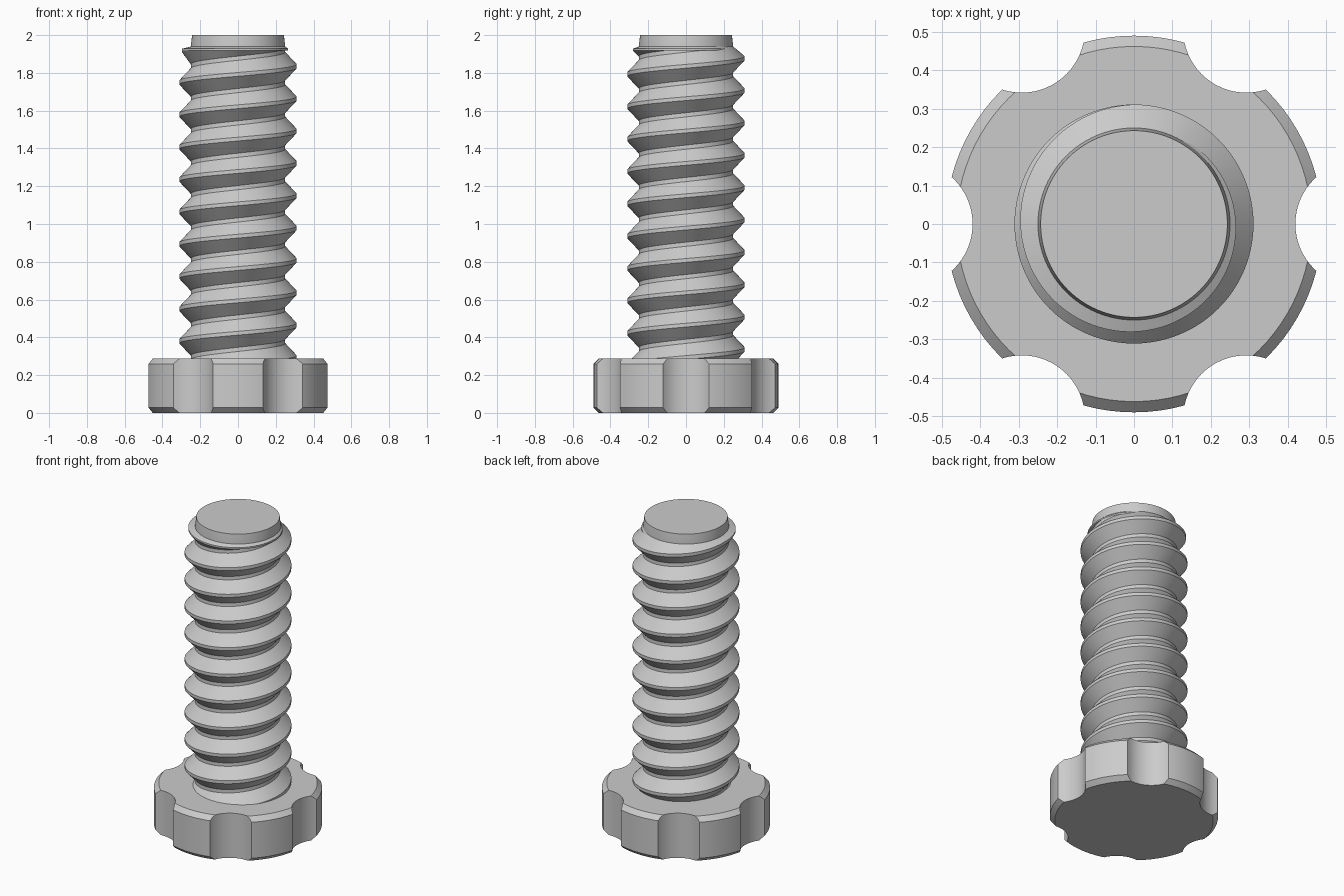
import bpy, bmesh
from math import pi, sin, cos, radians

cube = bpy.data.objects.get("Cube")
if cube:
    bpy.data.objects.remove(cube, do_unlink=True)

SEG = 96            # sides per turn
HEAD_H = 0.287      # head height
COLLAR_Z = 1.94     # where the thread runs out
ROOT, CREST = 0.25, 0.311
PITCH = (2 - HEAD_H) / 10

steel = bpy.data.materials.new("light grey")
steel.use_nodes = True
grey = (0.6, 0.6, 0.6, 1)
steel.diffuse_color = grey
steel.node_tree.nodes["Principled BSDF"].inputs["Base Color"].default_value = grey


def add_object(name, bm):
    bmesh.ops.recalc_face_normals(bm, faces=bm.faces)
    mesh = bpy.data.meshes.new(name)
    bm.to_mesh(mesh)
    bm.free()
    obj = bpy.data.objects.new(name, mesh)
    bpy.context.collection.objects.link(obj)
    mesh.materials.append(steel)
    return obj


def smooth(obj):
    bpy.ops.object.select_all(action='DESELECT')
    obj.select_set(True)
    bpy.context.view_layer.objects.active = obj
    bpy.ops.object.shade_smooth_by_angle(angle=radians(30))


def lathe(name, profile):
    """Closed solid of revolution from (radius, height) points."""
    bm = bmesh.new()
    rings = [[bm.verts.new((r * cos(2 * pi * i / SEG), r * sin(2 * pi * i / SEG), z))
              for i in range(SEG)] for r, z in profile]
    for low, high in zip(rings, rings[1:]):
        for i in range(SEG):
            j = (i + 1) % SEG
            bm.faces.new((low[i], low[j], high[j], high[i]))
    bm.faces.new(rings[0][::-1])
    bm.faces.new(rings[-1])
    return add_object(name, bm)


# Head: chamfered disc with six scooped grip notches
R, C = 0.49, 0.028
head = lathe("head", [(R - C, 0), (R, C), (R, HEAD_H - C), (R - C, HEAD_H)])
bm = bmesh.new()
NOTCH_R, NOTCH_DIST = 0.164, 0.584
for k in range(6):
    a = k * pi / 3
    made = bmesh.ops.create_cone(bm, cap_ends=True, segments=64, radius1=NOTCH_R,
                                 radius2=NOTCH_R, depth=1)
    bmesh.ops.translate(bm, verts=made["verts"],
                        vec=(NOTCH_DIST * cos(a), NOTCH_DIST * sin(a), 0))
cutter = add_object("notch_cutter", bm)
cutter.hide_render = True
cut = head.modifiers.new("notches", 'BOOLEAN')
cut.operation = 'DIFFERENCE'
cut.solver = 'EXACT'
cut.object = cutter
bpy.context.view_layer.objects.active = head
bpy.ops.object.modifier_apply(modifier=cut.name)
bpy.data.objects.remove(cutter, do_unlink=True)
smooth(head)

# Shank: core with a slightly tapered collar at the tip
shank = lathe("shank", [(ROOT, HEAD_H - 0.1), (ROOT, COLLAR_Z), (0.243, 2)])
smooth(shank)

# Thread: right-handed helical ridge that fades out below the collar
bm = bmesh.new()
FLAT = 0.01                         # half width of the crest flat
FOOT = PITCH / 2 - FLAT             # half width of the ridge at its root
CREST_AT_ZERO = 1.835               # crest height at angle zero, last full turn
start = -SEG * 10
taper_from, end = SEG // 4, SEG * 5 // 4
previous = None
for i in range(start, end + 1):
    a = 2 * pi * i / SEG
    z = CREST_AT_ZERO + PITCH * i / SEG
    fade = max(0, (i - taper_from) / (end - taper_from))
    crest = CREST + (ROOT - CREST) * fade
    ring = []
    for r, dz, gap in ((ROOT - 0.001, -FOOT, 0.006), (crest, -FLAT, 0.022),
                       (crest, FLAT, 0.012), (ROOT - 0.001, FOOT, 0)):
        height = max(0.15, min(z + dz, COLLAR_Z - gap))
        ring.append(bm.verts.new((r * cos(a), r * sin(a), height)))
    if previous:
        for k in range(3):
            bm.faces.new((previous[k], ring[k], ring[k + 1], previous[k + 1]))
    previous = ring
thread = add_object("thread", bm)
smooth(thread)
